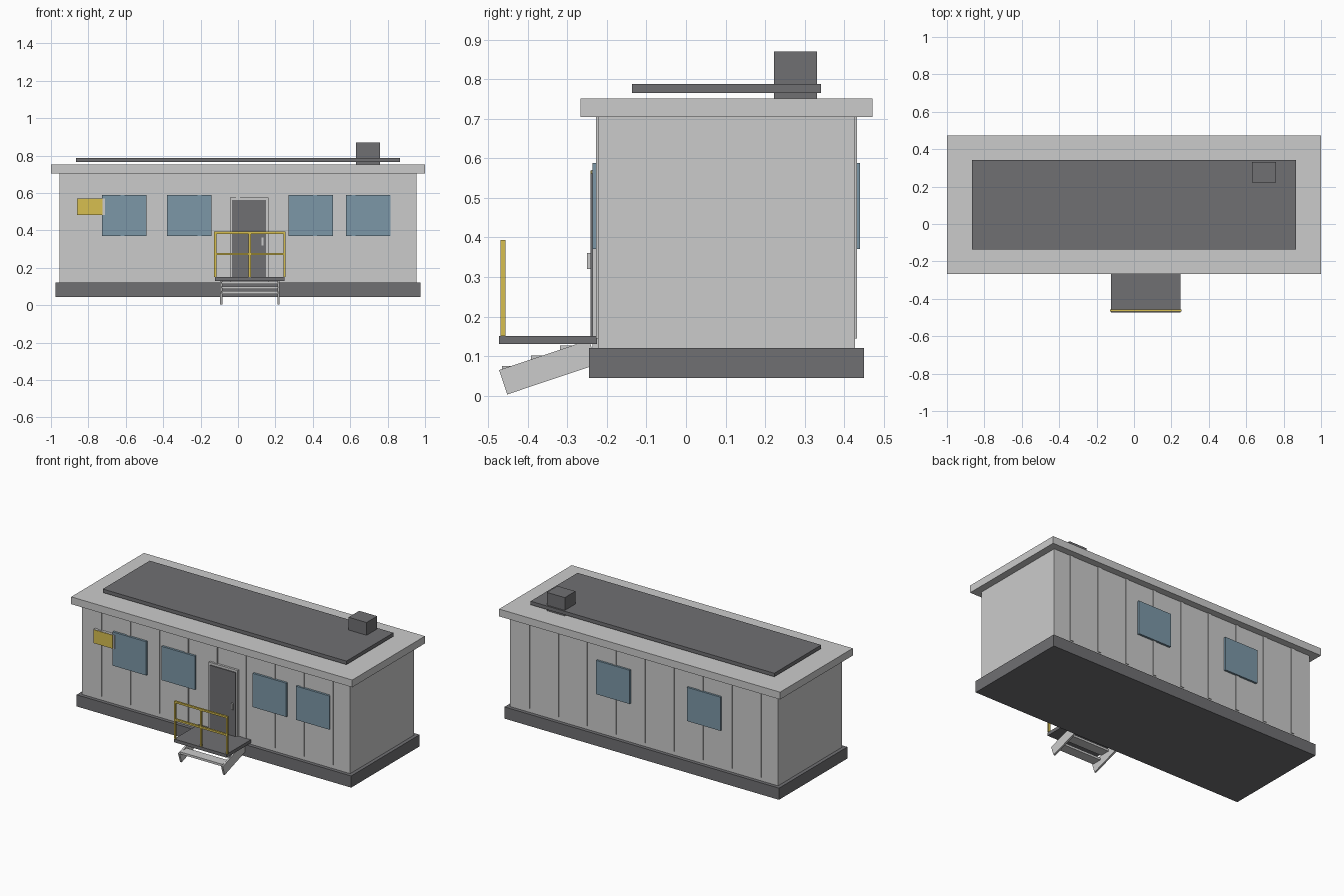
import bpy
from math import radians, sin, cos

if "Cube" in bpy.data.objects:
    bpy.data.objects.remove(bpy.data.objects["Cube"])


def box(name, x, y, z, colour=None):
    """Axis-aligned box from (min, max) ranges."""
    bpy.ops.mesh.primitive_cube_add(size=1, location=[sum(r) / 2 for r in (x, y, z)])
    ob = bpy.context.object
    ob.name = ob.data.name = name
    ob.scale = [r[1] - r[0] for r in (x, y, z)]
    bpy.ops.object.transform_apply(location=False, rotation=False, scale=True)
    if colour:
        ob.data.materials.append(colour)
    return ob


def mid(c, w):
    return (c - w / 2, c + w / 2)


def material(name, rgb):
    m = bpy.data.materials.new(name)
    m.diffuse_color = (*rgb, 1)
    m.use_nodes = True
    m.node_tree.nodes["Principled BSDF"].inputs["Base Color"].default_value = m.diffuse_color
    return m


glass = material("glass_blue", (0.20, 0.31, 0.39))
yellow = material("safety_yellow", (0.68, 0.52, 0.08))
dark = material("dark_grey", (0.16, 0.16, 0.17))

FRONT, BACK = -0.222, 0.427

# Main shell
box("base_skid", (-0.977, 0.977), (-0.245, 0.45), (0.045, 0.12), dark)
box("wall_block", (-0.954, 0.954), (FRONT, BACK), (0.12, 0.706))
box("roof_cap", (-1, 1), (-0.267, 0.472), (0.705, 0.752))
box("roof_panel", (-0.867, 0.867), (-0.136, 0.341), (0.765, 0.788), dark)
box("roof_vent", (0.631, 0.759), (0.223, 0.331), (0.745, 0.87), dark)

# Wall ribs on both long sides
for i in range(9):
    x = mid((i - 4) * 0.206, 0.023)
    box(f"front_rib_{i}", x, (-0.228, FRONT + 0.002), (0.144, 0.705))
    box(f"back_rib_{i}", x, (BACK - 0.002, 0.432), (0.144, 0.705))

# Windows
for i, c in enumerate((-0.608, -0.261, 0.389, 0.697)):
    box(f"front_window_{i}", mid(c, 0.238), (-0.236, FRONT + 0.002), (0.371, 0.588), glass)
for i, c in enumerate((-0.433, 0.213)):
    box(f"back_window_{i}", mid(c, 0.238), (BACK - 0.002, 0.44), (0.371, 0.588), glass)

# Door
box("door_frame", (-0.043, 0.162), (-0.236, FRONT + 0.002), (0.12, 0.577))
box("door", (-0.032, 0.151), (-0.242, -0.23), (0.13, 0.562), dark)
box("door_handle", (0.125, 0.137), (-0.25, -0.24), (0.32, 0.361))

# Wall sign
box("sign_back", (-0.861, -0.711), (-0.239, FRONT + 0.002), (0.481, 0.571))
box("sign_face", (-0.858, -0.724), (-0.242, -0.236), (0.483, 0.569), yellow)

# Landing platform and safety rail
CX = 0.063
box("landing", mid(CX, 0.372), (-0.473, -0.225), (0.13, 0.151), dark)
for i in (-1, 0, 1):
    box(f"rail_post_{i + 1}", mid(CX + i * 0.185, 0.012), (-0.469, -0.457), (0.151, 0.392), yellow)
for name, z in (("top_rail", 0.387), ("middle_rail", 0.273)):
    box(name, mid(CX, 0.38), (-0.469, -0.457), mid(z, 0.012), yellow)

# Sloping stair stringers
a, length, height = radians(18.5), 0.24, 0.065
for side, s in (("left", -1), ("right", 1)):
    ob = box(f"{side}_stringer", mid(CX + s * 0.153, 0.012), mid(0, length), mid(0, height))
    ob.location.y = -0.452 + length / 2 * cos(a) - height / 2 * sin(a)
    ob.location.z = 0.003 + length / 2 * sin(a) + height / 2 * cos(a)
    ob.rotation_euler.x = a

# Stair treads
for i in range(3):
    y, z = -0.465 + i * 0.073, 0.075 + i * 0.026
    box(f"stair_tread_{i}", mid(CX, 0.304), (y, y + 0.065), (z - 0.014, z))
